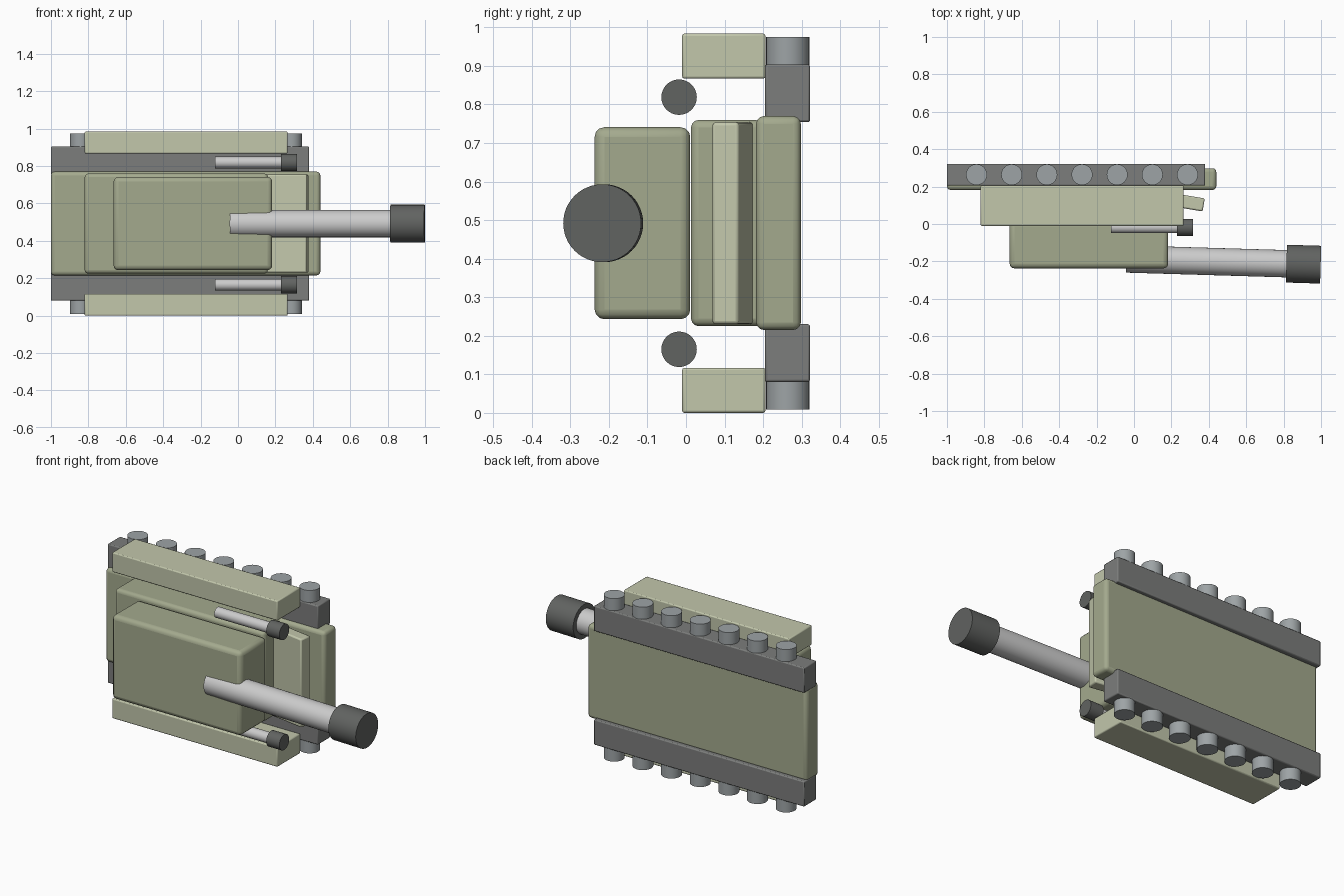
import bpy
from math import radians, pi, atan2, hypot
from mathutils import Vector

if "Cube" in bpy.data.objects:
    bpy.data.objects.remove(bpy.data.objects["Cube"])

ZC = 0.492  # symmetry plane


def paint(name, rgb):
    m = bpy.data.materials.new(name)
    m.diffuse_color = (*rgb, 1)
    m.use_nodes = True
    m.node_tree.nodes["Principled BSDF"].inputs["Base Color"].default_value = m.diffuse_color
    return m


OLIVE = paint("olive", (0.37, 0.40, 0.27))
LIGHT = paint("light_olive", (0.54, 0.57, 0.41))
TRACK = paint("track_grey", (0.20, 0.205, 0.20))
DARK = paint("muzzle_grey", (0.12, 0.125, 0.12))
STEEL = paint("wheel_grey", (0.34, 0.37, 0.38))


def finish(obj, name, mat, bevel, segments):
    obj.name = name
    if mat:
        obj.data.materials.append(mat)
    if bevel:
        b = obj.modifiers.new("bevel", "BEVEL")
        b.width = bevel
        b.segments = segments
        b.limit_method = 'ANGLE'
        b.angle_limit = radians(40)
    bpy.ops.object.shade_smooth_by_angle(angle=radians(35))
    return obj


def box(name, x, y, z, mat, bevel=0.01, segments=3, turn=0.0):
    size = (x[1] - x[0], y[1] - y[0], z[1] - z[0])
    centre = (sum(x) / 2, sum(y) / 2, sum(z) / 2)
    bpy.ops.mesh.primitive_cube_add(size=1, location=centre)
    obj = bpy.context.object
    obj.scale = size
    bpy.ops.object.transform_apply(location=False, rotation=False, scale=True)
    obj.rotation_euler.z = turn
    return finish(obj, name, mat, bevel, segments)


def rod(name, a, b, radius, mat=None, sides=48):
    a, b = Vector(a), Vector(b)
    d = b - a
    bpy.ops.mesh.primitive_cylinder_add(
        vertices=sides, radius=radius, depth=d.length, location=(a + b) / 2,
        rotation=(0, atan2(hypot(d.x, d.y), d.z), atan2(d.y, d.x)))
    return finish(bpy.context.object, name, mat, 0, 1)


# Hull, upper deck and turret
box("hull", (-1.0, 0.44), (0.182, 0.298), (0.215, 0.77), OLIVE, 0.02)
box("upper_hull", (-0.82, 0.16), (0.013, 0.2), (0.225, 0.76), OLIVE, 0.02)
box("turret", (-0.665, 0.183), (-0.237, 0.011), (0.243, 0.741), OLIVE, 0.025)

# Tilted front plate
box("front_plate", (0.01, 0.375), (0.097, 0.167), (0.23, 0.754), LIGHT, 0.008, 2,
    turn=radians(-9.5))

# Main gun, slightly tilted
rod("main_barrel", (-0.042, -0.187, ZC), (0.85, -0.2135, ZC), 0.073)
rod("main_muzzle", (0.815, -0.212, ZC), (0.998, -0.2175, ZC), 0.101, DARK)

# Parts repeated on both sides
for side, label in ((1, "upper"), (-1, "lower")):
    def span(inner, outer):
        return sorted((ZC + side * inner, ZC + side * outer))

    box(label + "_track", (-1.0, 0.38), (0.205, 0.322), span(0.262, 0.412), TRACK, 0.006, 2)
    box(label + "_side_skirt", (-0.82, 0.265), (-0.01, 0.206), span(0.375, 0.492), LIGHT, 0.006, 2)

    for i in range(7):
        x = -0.842 + i * 0.188
        rod(f"{label}_wheel_{i + 1}", (x, 0.264, ZC + side * 0.38),
            (x, 0.264, ZC + side * 0.483), 0.056, STEEL, 32)

    z = ZC + side * 0.327
    rod(label + "_small_barrel", (-0.122, -0.018, z), (0.25, -0.018, z), 0.031, None, 32)
    rod(label + "_small_muzzle", (0.23, -0.018, z), (0.316, -0.018, z), 0.046, DARK, 32)
